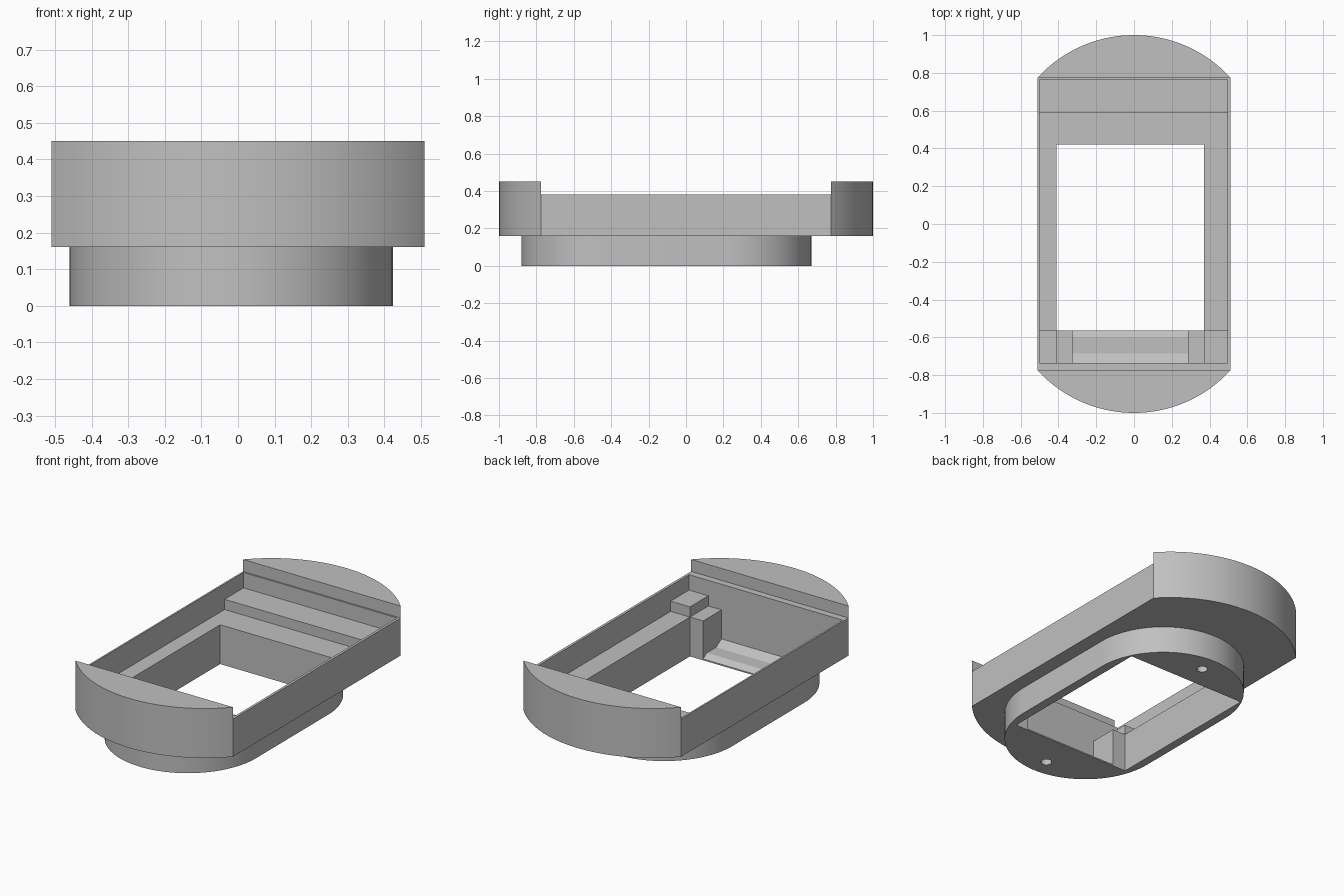
import bpy, bmesh, math
from mathutils import Vector

cube = bpy.data.objects.get("Cube")
if cube:
    bpy.data.objects.remove(cube, do_unlink=True)

grey = bpy.data.materials.new("plain grey")
grey.use_nodes = True
grey.diffuse_color = (0.53, 0.53, 0.53, 1)
grey.node_tree.nodes["Principled BSDF"].inputs["Base Color"].default_value = grey.diffuse_color


def prism(name, points, depth):
    """Solid made by sweeping a flat outline along the depth vector."""
    bm = bmesh.new()
    face = bm.faces.new([bm.verts.new(p) for p in points])
    swept = bmesh.ops.extrude_face_region(bm, geom=[face])["geom"]
    moved = [v for v in swept if isinstance(v, bmesh.types.BMVert)]
    bmesh.ops.translate(bm, vec=Vector(depth), verts=moved)
    bmesh.ops.recalc_face_normals(bm, faces=bm.faces)
    mesh = bpy.data.meshes.new(name)
    bm.to_mesh(mesh)
    bm.free()
    mesh.materials.append(grey)
    obj = bpy.data.objects.new(name, mesh)
    bpy.context.collection.objects.link(obj)
    return obj


def box(name, x0, x1, y0, y1, z0, z1):
    return prism(name, [(x0, y0, z0), (x1, y0, z0), (x1, y1, z0), (x0, y1, z0)],
                 (0, 0, z1 - z0))


def arc(cx, cy, z, r, start, end, steps=48):
    angles = [start + (end - start) * i / steps for i in range(steps + 1)]
    return [(cx + r * math.cos(a), cy + r * math.sin(a), z) for a in angles]


def combine(target, tool, operation):
    mod = target.modifiers.new(tool.name, "BOOLEAN")
    mod.operation = operation
    mod.solver = "EXACT"
    mod.object = tool
    tool.hide_render = True
    bpy.context.view_layer.objects.active = target
    bpy.ops.object.modifier_apply(modifier=mod.name)
    bpy.data.objects.remove(tool, do_unlink=True)


# Main housing outline: straight sides with shallow arcs at both ends
HALF_W, SHOULDER, TOP = 0.51, 0.775, 0.45
rise = 1 - SHOULDER
radius = (HALF_W ** 2 + rise ** 2) / (2 * rise)
half = math.asin(HALF_W / radius)
mid = math.pi / 2
outline = arc(0, 1 - radius, 0.16, radius, mid - half, mid + half)
outline += arc(0, radius - 1, 0.16, radius, -mid - half, -mid + half)
housing = prism("housing", outline, (0, 0, TOP - 0.16))

# Lower plinth with semicircular ends, set a little off centre
CX, CY, R, LENGTH = -0.018, -0.105, 0.442, 0.775
offset = LENGTH - R
plinth_outline = arc(CX, CY + offset, 0, R, 0, math.pi)
plinth_outline += arc(CX, CY - offset, 0, R, math.pi, 2 * math.pi)
combine(housing, prism("plinth", plinth_outline, (0, 0, 0.2)), "UNION")

# Stepped cavity and the opening through the floor
X0, X1, FRONT, INNER = -0.41, 0.37, -0.735, -0.565
cuts = [
    box("lowered_rim", -0.7, 0.7, -SHOULDER, SHOULDER, 0.38, 0.6),
    box("upper_cavity", -0.5, 0.495, FRONT, 0.765, 0.29, 0.6),
    box("floor_cavity", -0.5, 0.495, INNER, 0.59, 0.23, 0.6),
    box("front_cavity", X0, X1, FRONT, INNER + 0.1, 0.23, 0.6),
    box("floor_opening", X0, X1, INNER, 0.42, -0.1, 0.6),
]

# Sloping recess between the two front posts
profile = [(FRONT, 0.06), (-0.685, 0.03), (-0.6, 0.03), (INNER, 0.008),
           (-0.5, 0.008), (-0.5, 0.6), (FRONT, 0.6)]
cuts.append(prism("front_recess", [(-0.325, y, z) for y, z in profile], (0.61, 0, 0)))

# Blind screw holes in the underside
for side in (1, -1):
    cuts.append(prism("screw_hole", arc(CX, CY + side * 0.665, -0.1, 0.03,
                                        0, 2 * math.pi * 31 / 32, 31), (0, 0, 0.22)))

for cut in cuts:
    combine(housing, cut, "DIFFERENCE")

# Smooth arcs, crisp corners
bpy.ops.object.select_all(action="DESELECT")
housing.select_set(True)
bpy.context.view_layer.objects.active = housing
bpy.ops.object.shade_smooth_by_angle(angle=math.radians(20))
